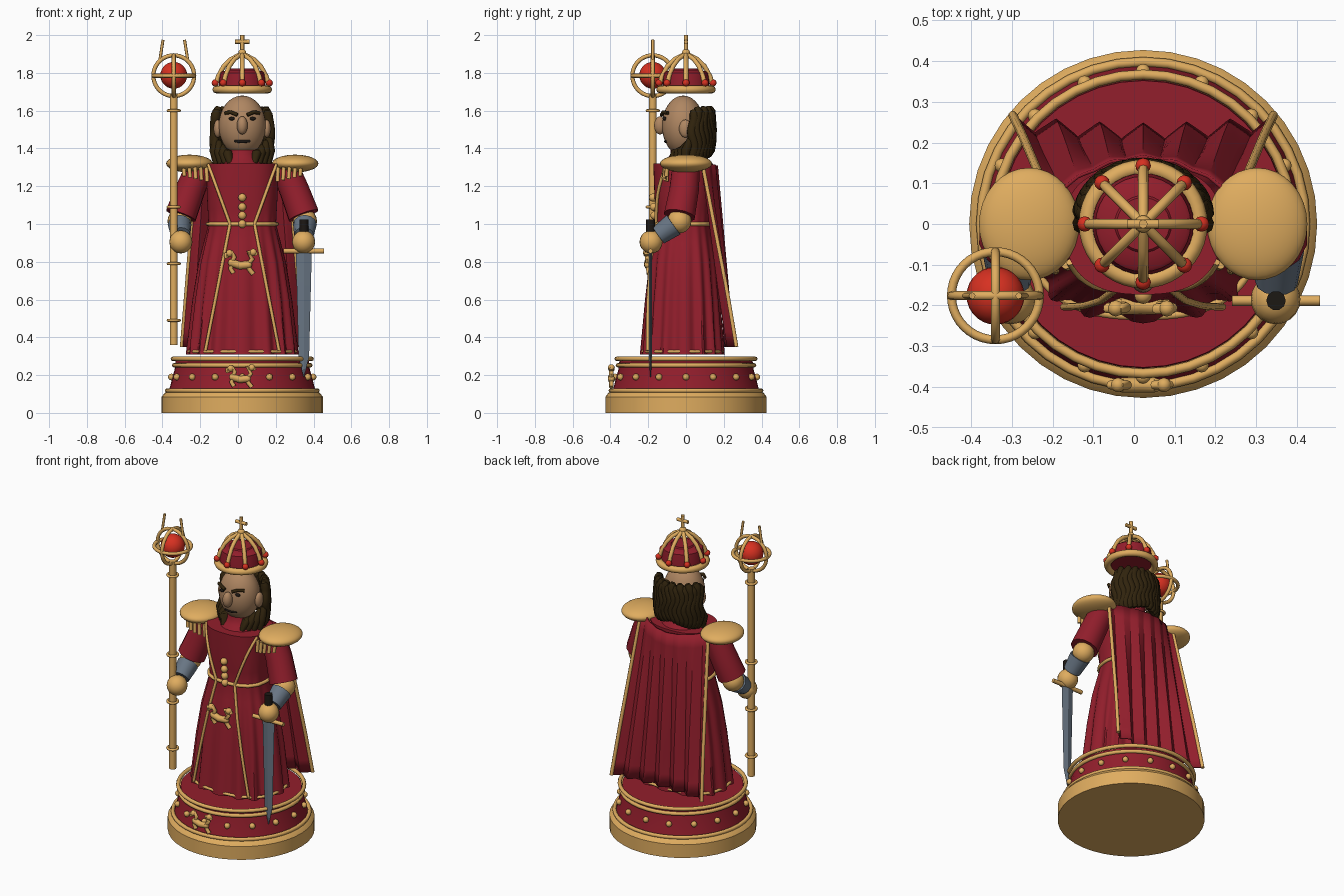
import bpy, bmesh, math
from math import sin, cos, pi
from mathutils import Vector

if "Cube" in bpy.data.objects:
    bpy.data.objects.remove(bpy.data.objects["Cube"])

CX = 0.0225  # the figure's centre line


def material(name, rgb):
    m = bpy.data.materials.new(name)
    m.diffuse_color = (*rgb, 1)
    m.use_nodes = True
    m.node_tree.nodes["Principled BSDF"].inputs["Base Color"].default_value = m.diffuse_color
    return m


GOLD = material("gold", (0.74, 0.415, 0.115))
CRIMSON = material("crimson", (0.29, 0.013, 0.025))
RED = material("jewel_red", (0.68, 0.03, 0.015))
SKIN = material("skin", (0.43, 0.24, 0.122))
HAIR = material("dark_brown", (0.03, 0.017, 0.004))
STEEL = material("steel", (0.14, 0.18, 0.23))
BLACK = material("black", (0.012, 0.009, 0.007))


def finish(ob, mat, angle=35):
    ob.data.materials.clear()
    ob.data.materials.append(mat)
    bpy.ops.object.select_all(action='DESELECT')
    ob.select_set(True)
    bpy.context.view_layer.objects.active = ob
    if ob.type == 'CURVE':
        bpy.ops.object.convert(target='MESH')
        ob = bpy.context.object
    bpy.ops.object.shade_smooth_by_angle(angle=math.radians(angle))
    return ob


def mesh(name, verts, faces, mat, angle=35):
    me = bpy.data.meshes.new(name)
    me.from_pydata(verts, [], faces)
    bm = bmesh.new()
    bm.from_mesh(me)
    bmesh.ops.recalc_face_normals(bm, faces=bm.faces)
    bm.to_mesh(me)
    bm.free()
    ob = bpy.data.objects.new(name, me)
    bpy.context.collection.objects.link(ob)
    return finish(ob, mat, angle)


def loft(name, rings, mat, angle=35):
    n = len(rings[0])
    verts = [p for r in rings for p in r]
    faces = [(k*n+i, k*n+(i+1) % n, (k+1)*n+(i+1) % n, (k+1)*n+i)
             for k in range(len(rings)-1) for i in range(n)]
    faces += [tuple(range(n)), tuple(range(len(verts)-n, len(verts)))]
    return mesh(name, verts, faces, mat, angle)


def lathe(name, profile, mat, n=40, x=CX, y=0):
    return loft(name, [[(x+r*cos(2*pi*i/n), y+r*sin(2*pi*i/n), z) for i in range(n)]
                       for r, z in profile], mat)


def ball(name, loc, size, mat, seg=20):
    if not isinstance(size, tuple):
        size = (size,)*3
    bpy.ops.mesh.primitive_uv_sphere_add(segments=seg, ring_count=max(seg//2, 6), location=loc)
    ob = bpy.context.object
    ob.name, ob.scale = name, size
    return finish(ob, mat, 60)


def tube(name, pts, r, mat, cyclic=False, radii=None, res=2):
    cu = bpy.data.curves.new(name, 'CURVE')
    cu.dimensions, cu.bevel_depth, cu.bevel_resolution, cu.use_fill_caps = '3D', r, res, True
    sp = cu.splines.new('POLY')
    sp.points.add(len(pts)-1)
    for i, p in enumerate(pts):
        sp.points[i].co = (*p, 1)
        sp.points[i].radius = radii[i]/r if radii else 1
    sp.use_cyclic_u = cyclic
    ob = bpy.data.objects.new(name, cu)
    bpy.context.collection.objects.link(ob)
    return finish(ob, mat, 50)


def ring(name, c, R, r, mat, axes=(0, 1), n=40):
    pts = []
    for i in range(n):
        p = Vector(c)
        p[axes[0]] += R*cos(2*pi*i/n)
        p[axes[1]] += R*sin(2*pi*i/n)
        pts.append(p)
    return tube(name, pts, r, mat, True)


# Round pedestal
lathe("base_plinth", [(0.427, 0), (0.427, 0.085), (0.412, 0.105), (0.39, 0.12)], GOLD)
lathe("base_drum", [(0.39, 0.11), (0.358, 0.23), (0.352, 0.28)], CRIMSON)
for z, R in ((0.118, 0.398), (0.252, 0.360), (0.286, 0.367)):
    ring("base_ring", (CX, 0, z), R, 0.012, GOLD)
for i in range(16):
    a = 2*pi*i/16
    ball("base_stud", (CX+0.375*cos(a), 0.375*sin(a), 0.19), 0.018, GOLD, 12)

# Pleated robe: z, half width, half depth, pleat depth
ROBE = [(0.31, .286, .226, .013), (0.6, .255, .203, .009), (0.8, .225, .183, .006), (1.0, .178, .150, .001),
        (1.15, .187, .162, 0), (1.32, .193, .168, 0)]


def robe_size(z):
    for a, b in zip(ROBE, ROBE[1:]):
        if z <= b[0]:
            t = (z-a[0])/(b[0]-a[0])
            return [a[k]+(b[k]-a[k])*t for k in (1, 2, 3)]
    return ROBE[-1][1:]


def robe_ring(z, grow=0, pleat=1, n=120):
    rx, ry, amp = robe_size(z)
    out = []
    for i in range(n):
        a = 2*pi*i/n
        c, s = cos(a), sin(a)
        w = pleat*amp*cos(16*a)+grow
        back = .88 if s > 0 else 1
        out.append((CX+math.copysign(abs(c)**.8, c)*(rx+w), math.copysign(abs(s)**.8, s)*(ry+w)*back-.005, z))
    return out


def robe_front(dx, z, lift=0.008):
    rx, ry, amp = robe_size(z)
    return (CX+dx, -ry*(1-min(abs(dx)/rx, .99)**2.5)**.4-.005-amp*.5-lift, z)


loft("robe", [robe_ring(z) for z in (.31, .45, .6, .7, .8, .9, 1.0, 1.08, 1.15, 1.32)], CRIMSON)
tube("robe_hem", robe_ring(0.325, -0.003, 0), 0.009, GOLD, True)
tube("belt", robe_ring(1.0, 0.004), 0.011, GOLD, True)
for s in (-1, 1):
    tube("lapel_trim", [robe_front(s*(.065+.115*t/8), 1.0+.315*t/8) for t in range(9)], 0.009, GOLD)
    tube("skirt_trim", [robe_front(s*(.065+.13*t/10), 1.0-.67*t/10) for t in range(11)], 0.009, GOLD)
for z in (1.0, 1.045, 1.09, 1.14):
    ball("robe_button", robe_front(0, z), 0.022, GOLD, 12)
lathe("collar", [(.13, 1.31), (.10, 1.345), (.082, 1.37), (.08, 1.42)], CRIMSON, 24)


# Raised beast ornament on the skirt and the pedestal
def ornament(y, z, k=1.0, lean=0.0):
    def p(u, v):
        return (CX-.012+u*k, y+lean*v, z+v*k)
    for path in ([(-.045, .0), (-.03, .03), (-.045, .055), (-.075, .045), (-.07, .025)],
                 [(.04, -.01), (.065, .02), (.045, .055), (.075, .06), (.085, .04)],
                 [(-.04, .0), (-.05, -.03), (-.035, -.055)],
                 [(.04, -.01), (.05, -.035), (.07, -.06)]):
        tube("ornament_limb", [p(*q) for q in path], 0.013*k, GOLD)
    tube("ornament_body", [p(-.045, 0), p(0, -.015), p(.045, -.01)], 0.021*k, GOLD)
    for q in ((-.055, .05), (.07, .055), (-.045, 0), (.045, -.01)):
        ball("ornament_knob", p(*q), 0.02*k, GOLD, 10)


ornament(-0.202, 0.795, 1.0, -.1)
ornament(-0.395, 0.19, 0.9)

# Pleated cape with gold edges
NU, NV = 72, 12


def cape_point(u, v):
    x = CX+u*(.24+.08*v)
    fold = abs(((u+1)*6) % 2-1)*2-1
    bulge = max(0, 1-(u/.85)**2)
    y = (.082+.08*bulge)*(1-v)+(.225+.022*u*u)*v+.02*fold*min(1, v*1.2+.15)
    return (x, y, 1.33-.02*bulge*(1-v)-.98*v)


cv = [cape_point(2*i/NU-1, j/NV) for j in range(NV+1) for i in range(NU+1)]
cf = [(j*(NU+1)+i, j*(NU+1)+i+1, (j+1)*(NU+1)+i+1, (j+1)*(NU+1)+i) for j in range(NV) for i in range(NU)]
cape = mesh("cape", cv, cf, CRIMSON, 25)
sol = cape.modifiers.new("thickness", 'SOLIDIFY')
sol.thickness, sol.offset = 0.008, 0
for s in (-1, 1):
    tube("cape_edge", [cape_point(s, j/NV) for j in range(NV+1)], 0.011, GOLD)

# Arms and shoulder pieces
for s in (-1, 1):
    def P(dx, y, z):
        return (CX+s*dx, y, z)
    tube("sleeve", [P(.225, 0, 1.30), P(.275, -.01, 1.18), P(.325, -.035, 1.045)], .08, CRIMSON,
         radii=[.075, .08, .085], res=4)
    ball("elbow", P(.332, -.035, 1.015), .064, GOLD)
    tube("gauntlet", [P(.332, -.065, .997), P(.327, -.145, .94)], .06, STEEL, radii=[.063, .052], res=4)
    ball("hand", P(.325, -.185, .905), .061, GOLD)
    ball("epaulette", P(.28, 0, 1.32), (.123, .138, .047), GOLD, 32)
    for i in range(5):
        x, y = .19+.03*i, -.10-.014*sin(pi*i/4)
        tube("fringe", [P(x, y, 1.30), P(x-.004, y-.004, 1.225+.007*i)], .011, GOLD)

# Head and face
ball("head", (CX, -.015, 1.52), (.125, .112, .16), SKIN, 32)
ball("nose", (CX, -.137, 1.522), (.029, .032, .048), SKIN)
for s in (-1, 1):
    ball("ear", (CX+s*.13, -.003, 1.505), (.022, .034, .048), SKIN, 14)
    ball("eye", (CX+s*.055, -.113, 1.558), (.017, .011, .010), BLACK, 12)
    tube("eyebrow", [(CX+s*.026, -.129, 1.577), (CX+s*.06, -.121, 1.592), (CX+s*.09, -.096, 1.588)], .01, HAIR)
tube("mouth", [(CX+.04*t, -.107+.008*t*t, 1.437+.004*t*t) for t in (-1, -.5, 0, .5, 1)], .009, BLACK)

# Wavy hair made of overlapping strands
for i in range(17):
    a = math.radians(12+156*i/16)
    side = abs(cos(a))
    top, low = 1.605+.015*(i % 2), 1.375-.045*side
    pts, rad = [], []
    for j in range(13):
        t = j/12
        w = a+.07*sin(t*11+i*.4)
        g = 1+.10*sin(pi*t)
        pts.append((CX+.137*g*cos(w), .012+.115*g*sin(w), top+(low-top)*t))
        rad.append(.026 if 0 < j < 12 else .014)
    tube("hair_strand", pts, .026, HAIR, radii=rad)
for s in (-1, 1):
    for k in range(4):
        tube("front_lock", [(CX+s*(.143-.018*k), .03-.012*k, 1.46-.025*k),
                            (CX+s*(.148-.024*k), .0-.02*k, 1.39-.006*k),
                            (CX+s*(.138-.025*k), -.005-.026*k, 1.32)], .025, HAIR, radii=[.018, .026, .017])

# Crown
ring("crown_rim", (CX, 0, 1.712), .137, .021, GOLD)
lathe("crown_cap", [(.125, 1.71), (.124, 1.74), (.117, 1.80), (.108, 1.808), (.07, 1.815), (.065, 1.822)], CRIMSON, 32)
for i in range(8):
    a = pi*i/4
    rib = [(.142, 1.73), (.128, 1.78), (.098, 1.835), (.06, 1.872), (.0, 1.902)]
    tube("crown_rib", [(CX+r*cos(a), r*sin(a), z) for r, z in rib], .0125, GOLD)
    ball("crown_jewel", (CX+.143*cos(a), .143*sin(a), 1.747), .019, RED, 12)
ball("crown_knob", (CX, 0, 1.905), .022, GOLD, 14)
tube("cross_post", [(CX, 0, 1.90), (CX, 0, 2.0)], .011, GOLD)
tube("cross_bar", [(CX-.038, 0, 1.965), (CX+.038, 0, 1.965)], .011, GOLD)

# Sceptre
SX, SY = -.34, -.176
tube("sceptre_staff", [(SX, SY, .36), (SX, SY, 1.69)], .021, GOLD, res=3)
for z in (.49, .79, 1.09, 1.60):
    ring("sceptre_band", (SX, SY, z), .030, .008, GOLD, n=20)
ball("sceptre_orb", (SX, SY, 1.787), .071, RED, 28)
for axes in ((0, 1), (0, 2), (1, 2)):
    ring("sceptre_hoop", (SX, SY, 1.785), .108, .011, GOLD, axes)
for s in (-1, 1):
    tube("sceptre_prong", [(SX+s*.075, SY, 1.86), (SX+s*.057, SY, 1.975)], .008, GOLD)

# Sword held point down
WX, WY = CX+.326, -.188
tube("sword_grip", [(WX, WY, .86), (WX, WY, 1.025)], .024, BLACK, res=3)
tube("sword_guard", [(WX-.108, WY, .857), (WX+.108, WY, .857)], .013, GOLD)
loft("sword_blade", [[(WX+w, WY, z), (WX, WY-d, z), (WX-w, WY, z), (WX, WY+d, z)]
                     for z, w, d in ((.85, .042, .009), (.30, .028, .008), (.19, .002, .002))], STEEL, 10)
